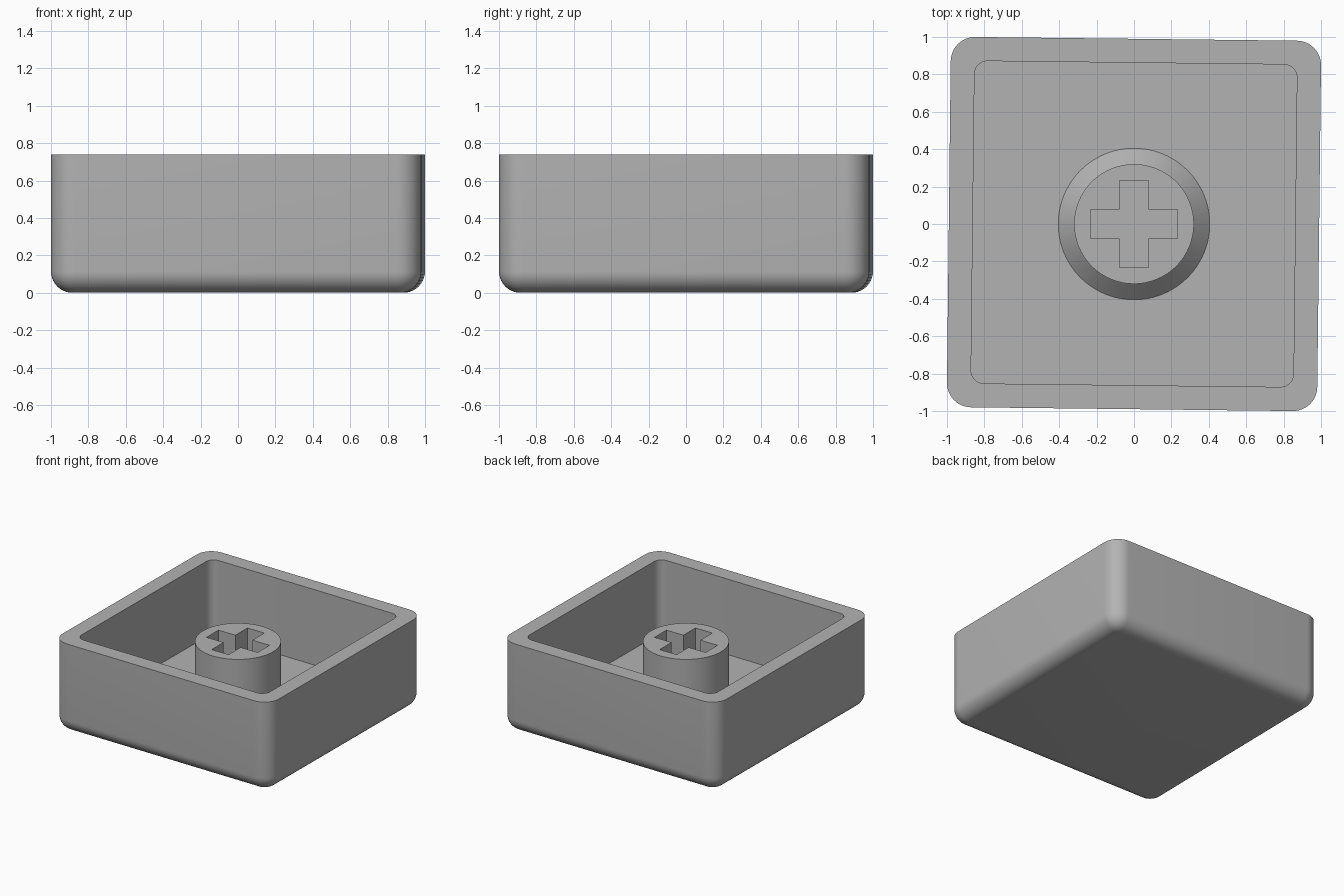
import bpy, bmesh, math

if "Cube" in bpy.data.objects:
    bpy.data.objects.remove(bpy.data.objects["Cube"])

grey = bpy.data.materials.new("plain grey")
grey.diffuse_color = (0.45, 0.45, 0.45, 1)
grey.use_nodes = True
grey.node_tree.nodes["Principled BSDF"].inputs["Base Color"].default_value = grey.diffuse_color

HEIGHT, FLOOR, STEM_TOP = 0.74, 0.12, 0.62


def rounded_square(half, radius, segments=12):
    """Outline points of a square with round corners."""
    pts = []
    for q in range(4):
        mid = math.radians(45 + 90 * q)
        cx = math.copysign(half - radius, math.cos(mid))
        cy = math.copysign(half - radius, math.sin(mid))
        for i in range(segments + 1):
            a = math.radians(90 * q + 90 * i / segments)
            pts.append((cx + radius * math.cos(a), cy + radius * math.sin(a)))
    return pts


def circle(radius, n=96):
    return [(radius * math.cos(math.tau * i / n), radius * math.sin(math.tau * i / n))
            for i in range(n)]


def add_loop(bm, pts, z):
    return [bm.verts.new((x, y, z)) for x, y in pts]


def bridge(bm, a, b):
    """Quads between two loops with the same point count."""
    n = len(a)
    for i in range(n):
        j = (i + 1) % n
        bm.faces.new((a[i], a[j], b[j], b[i]))


def finish(bm, name):
    mesh = bpy.data.meshes.new(name)
    bm.to_mesh(mesh)
    bm.free()
    mesh.materials.append(grey)
    obj = bpy.data.objects.new(name, mesh)
    bpy.context.collection.objects.link(obj)
    bpy.ops.object.select_all(action='DESELECT')
    obj.select_set(True)
    bpy.context.view_layer.objects.active = obj
    bpy.ops.object.shade_smooth_by_angle(angle=math.radians(30))
    return obj


# Open tray: rounded bottom edge, straight walls, flat rim, flat inner floor
bm = bmesh.new()
half, corner, fillet = 0.99, 0.13, 0.115
loops = []
for i in range(11):
    a = math.pi / 2 * i / 10
    inset = fillet * (1 - math.sin(a))
    loops.append(add_loop(bm, rounded_square(half - inset, corner - inset),
                          fillet * (1 - math.cos(a))))
loops.append(add_loop(bm, rounded_square(half, corner), HEIGHT))
loops.append(add_loop(bm, rounded_square(0.862, 0.07), HEIGHT))
loops.append(add_loop(bm, rounded_square(0.862, 0.07), FLOOR))
for low, high in zip(loops, loops[1:]):
    bridge(bm, low, high)
bm.faces.new(loops[0][::-1])
bm.faces.new(loops[-1])
tray = finish(bm, "tray")
tray.rotation_euler.z = math.radians(-0.66)

# Stem: flared foot, straight post, cross-shaped socket
bm = bmesh.new()
foot = add_loop(bm, circle(0.405), FLOOR)
post = add_loop(bm, circle(0.32), FLOOR + 0.085)
top = add_loop(bm, circle(0.32), STEM_TOP)
bridge(bm, foot, post)
bridge(bm, post, top)
w, l = 0.077, 0.232
arm = [(l, -w), (l, w), (w, w)]
cross = []
for q in range(4):
    c, s = round(math.cos(q * math.pi / 2)), round(math.sin(q * math.pi / 2))
    cross += [(c * x - s * y, s * x + c * y) for x, y in arm]
mouth = add_loop(bm, cross, STEM_TOP)
base = add_loop(bm, cross, FLOOR + 0.002)
bridge(bm, mouth, base)
bm.faces.new(base)
edges = [bm.edges.get((r[i], r[i - 1])) for r in (top, mouth) for i in range(len(r))]
bmesh.ops.triangle_fill(bm, edges=edges, use_beauty=True, normal=(0, 0, 1))
bmesh.ops.recalc_face_normals(bm, faces=bm.faces)
if next(f for f in bm.faces if f.calc_center_median().z > STEM_TOP - 1e-4).normal.z < 0:
    bmesh.ops.reverse_faces(bm, faces=bm.faces)
finish(bm, "stem")
